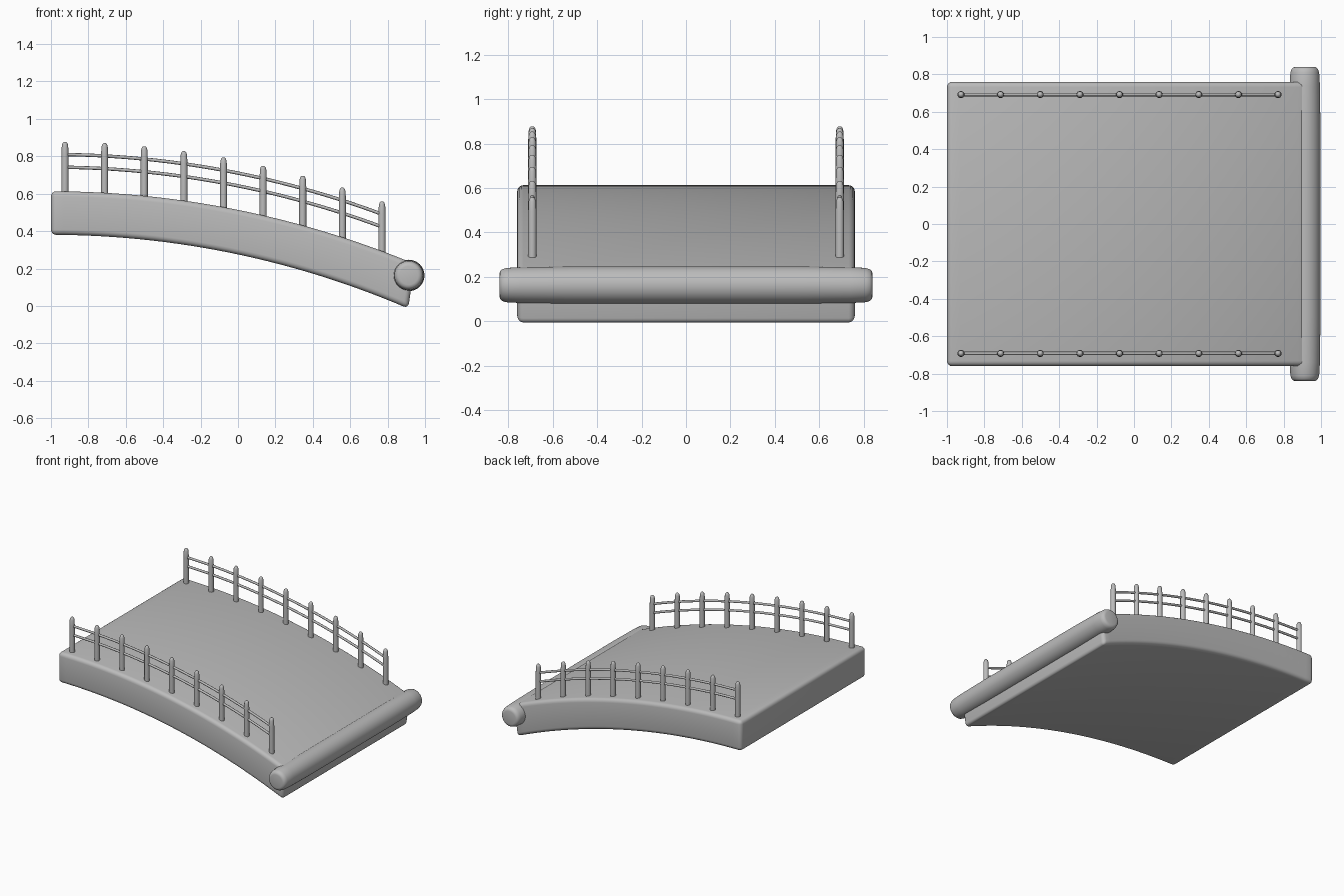
import bpy, bmesh, math
from mathutils import Vector

cube = bpy.data.objects.get("Cube")
if cube:
    bpy.data.objects.remove(cube, do_unlink=True)

grey = bpy.data.materials.new("plain_grey")
grey.use_nodes = True
GREY = (0.5, 0.5, 0.5, 1)
grey.diffuse_color = GREY
grey.node_tree.nodes["Principled BSDF"].inputs["Base Color"].default_value = GREY

HALF_WIDTH = 0.76
RAIL_Y = 0.692
TOP_Z, TOP_R = 0.613, 5.06
LOW_Z, LOW_R = 0.38, 4.83


def arc_z(x, crown, radius):
    """Height of an arc whose crown sits at the x = -1 end."""
    return crown - radius + math.sqrt(radius ** 2 - (x + 1) ** 2)


def deck_z(x):
    return arc_z(x, TOP_Z, TOP_R)


def finish(bm, name, angle=40):
    bmesh.ops.recalc_face_normals(bm, faces=bm.faces)
    mesh = bpy.data.meshes.new(name)
    bm.to_mesh(mesh)
    bm.free()
    obj = bpy.data.objects.new(name, mesh)
    bpy.context.collection.objects.link(obj)
    mesh.materials.append(grey)
    bpy.ops.object.select_all(action='DESELECT')
    obj.select_set(True)
    bpy.context.view_layer.objects.active = obj
    bpy.ops.object.shade_smooth_by_angle(angle=math.radians(angle))
    return obj


def lathe(bm, profile, origin, axis, sides):
    """Revolve (distance along axis, radius) pairs into a closed solid."""
    rot = Vector((0, 0, 1)).rotation_difference(Vector(axis))
    rings = []
    for d, r in profile:
        rings.append([bm.verts.new(Vector(origin) + rot @ Vector(
            (r * math.cos(i * math.tau / sides), r * math.sin(i * math.tau / sides), d)))
            for i in range(sides)])
    for a, b in zip(rings, rings[1:]):
        for i in range(sides):
            j = (i + 1) % sides
            bm.faces.new((a[i], a[j], b[j], b[i]))
    bm.faces.new(rings[0])
    bm.faces.new(rings[-1])


# Arched deck: curved side profile extruded across the width, edges rounded
STEPS = 28
bm = bmesh.new()
rows = []
for i in range(STEPS + 1):
    t = i / STEPS
    xt, xl = -1 + 1.945 * t, -1 + 1.91 * t
    rows.append([bm.verts.new((x, y, z))
                 for x, z in ((xt, deck_z(xt)), (xl, arc_z(xl, LOW_Z, LOW_R)))
                 for y in (-HALF_WIDTH, HALF_WIDTH)])
for a, b in zip(rows, rows[1:]):
    for p, q in ((0, 1), (1, 3), (3, 2), (2, 0)):
        bm.faces.new((a[p], a[q], b[q], b[p]))
for end in (rows[0], rows[-1]):
    bm.faces.new((end[0], end[1], end[3], end[2]))
bmesh.ops.recalc_face_normals(bm, faces=bm.faces)
sharp = [e for e in bm.edges if e.calc_face_angle(0) > 0.8]
bmesh.ops.bevel(bm, geom=sharp, offset=0.028, segments=4, profile=0.5, affect='EDGES')
finish(bm, "deck")

# Round beam across the low end
bm = bmesh.new()
half = [(0.84, 0.05), (0.837, 0.062), (0.828, 0.071), (0.81, 0.077), (0.74, 0.081), (0.5, 0.084)]
lathe(bm, [(-d, r) for d, r in half] + [(d, r) for d, r in reversed(half)],
      (0.913, 0, 0.163), (0, 1, 0), 40)
finish(bm, "end_beam")

# Railings: posts with rounded tops and two thin curved rails on each side
POSTS = 9
POST_X = [-0.925 + i * 1.695 / (POSTS - 1) for i in range(POSTS)]
post_profile = [(-0.03, 0.019), (0.2, 0.019), (0.245, 0.017), (0.258, 0.013), (0.265, 0.006)]
for side, y in (("right", -RAIL_Y), ("left", RAIL_Y)):
    for n, x in enumerate(POST_X):
        bm = bmesh.new()
        lathe(bm, post_profile, (x, y, deck_z(x)), (0, 0, 1), 14)
        finish(bm, f"{side}_post_{n + 1}", 60)
    for label, height in (("lower", 0.129), ("upper", 0.197)):
        curve = bpy.data.curves.new(f"{side}_{label}_rail", 'CURVE')
        curve.dimensions = '3D'
        curve.bevel_depth = 0.009
        curve.bevel_resolution = 2
        curve.use_fill_caps = True
        spline = curve.splines.new('POLY')
        spline.points.add(STEPS)
        for i, point in enumerate(spline.points):
            x = POST_X[0] + (POST_X[-1] - POST_X[0]) * i / STEPS
            point.co = (x, y, deck_z(x) + height, 1)
        spline.use_smooth = True
        curve.materials.append(grey)
        rail = bpy.data.objects.new(curve.name, curve)
        bpy.context.collection.objects.link(rail)
